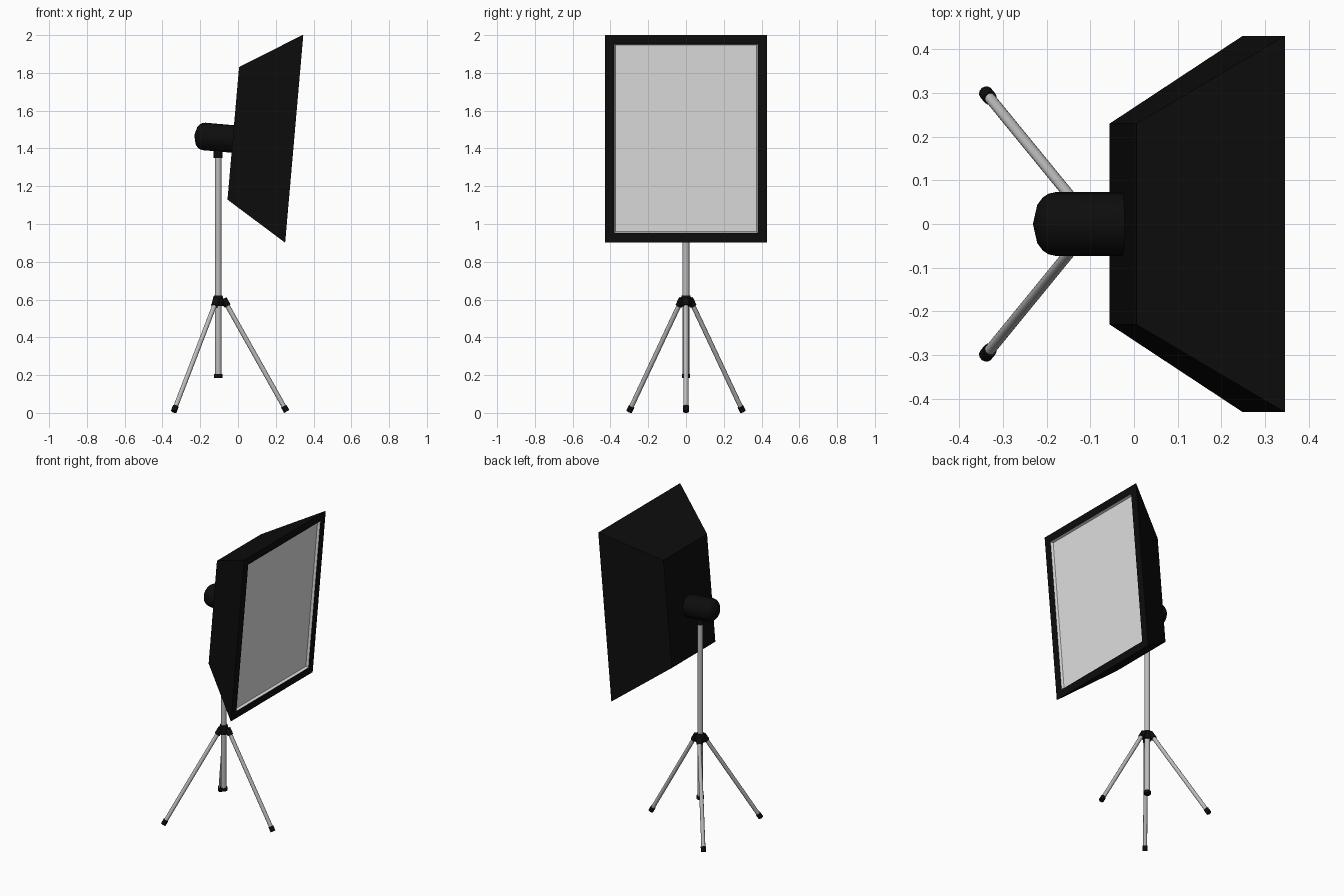
import bpy, bmesh, math
from mathutils import Vector, Matrix

if "Cube" in bpy.data.objects:
    bpy.data.objects.remove(bpy.data.objects["Cube"])


def mat(name, r, g, b):
    m = bpy.data.materials.new(name)
    m.diffuse_color = (r, g, b, 1)
    m.use_nodes = True
    m.node_tree.nodes["Principled BSDF"].inputs["Base Color"].default_value = m.diffuse_color
    return m


BLACK = mat("matte black", 0.004, 0.004, 0.004)
METAL = mat("brushed metal", 0.5, 0.5, 0.5)
WHITE = mat("white fabric", 0.75, 0.75, 0.75)
TILT = Matrix.Rotation(math.radians(5), 4, 'Y')
PX = -0.105  # pole axis


def finish(name, bm, mats, smooth=True):
    bmesh.ops.recalc_face_normals(bm, faces=bm.faces)
    me = bpy.data.meshes.new(name)
    bm.to_mesh(me)
    bm.free()
    for m in mats:
        me.materials.append(m)
    ob = bpy.data.objects.new(name, me)
    bpy.context.collection.objects.link(ob)
    if smooth:
        bpy.ops.object.select_all(action='DESELECT')
        ob.select_set(True)
        bpy.context.view_layer.objects.active = ob
        bpy.ops.object.shade_smooth_by_angle(angle=math.radians(35))
    return ob


def lathe(name, origin, axis, profile, material, n=20):
    """Turned solid: profile is a list of (distance along axis, radius)."""
    rot = Vector(axis).to_track_quat('Z', 'Y').to_matrix()
    bm = bmesh.new()
    rings = []
    for d, r in profile:
        rings.append([bm.verts.new(Vector(origin) + rot @ Vector(
            (r * math.cos(2 * math.pi * i / n), r * math.sin(2 * math.pi * i / n), d)))
            for i in range(n)])
    for a, b in zip(rings, rings[1:]):
        for i in range(n):
            j = (i + 1) % n
            bm.faces.new((a[i], a[j], b[j], b[i]))
    bm.faces.new(rings[0])
    bm.faces.new(rings[-1])
    return finish(name, bm, [material])


def rod(name, a, b, r, material, n=16, r2=None):
    d = Vector(b) - Vector(a)
    return lathe(name, a, d, [(0, r), (d.length, r2 or r)], material, n)


# softbox: tapered shell, black front border, recessed white diffuser
bm = bmesh.new()
place = Matrix.Translation((-0.025, 0, 1.48)) @ TILT
loops = [(0, 0.23, 0.352), (0.322, 0.43, 0.552), (0.324, 0.43, 0.552),
         (0.324, 0.38, 0.502), (0.308, 0.374, 0.496)]
rings = [[bm.verts.new(place @ Vector((x, sy * hy, sz * hz)))
          for sy, sz in ((-1, -1), (1, -1), (1, 1), (-1, 1))] for x, hy, hz in loops]
bm.faces.new(rings[0])
for k, (a, b) in enumerate(zip(rings, rings[1:])):
    for i in range(4):
        j = (i + 1) % 4
        f = bm.faces.new((a[i], a[j], b[j], b[i]))
        f.material_index = 1 if k == 3 else 0
bm.faces.new(rings[-1]).material_index = 1
finish("softbox", bm, [BLACK, WHITE], smooth=False)

# lamp head, tilted with the softbox
lathe("lamp_head", (PX, 0, 1.457), TILT @ Vector((1, 0, 0)),
      [(-0.126, 0.004), (-0.116, 0.045), (-0.105, 0.06), (-0.092, 0.069),
       (-0.075, 0.073), (0.086, 0.073)], BLACK, 24)

# centre pole with collar and bottom cap
rod("pole", (PX, 0, 0.2), (PX, 0, 1.37), 0.018, METAL)
rod("pole_collar", (PX, 0, 1.35), (PX, 0, 1.41), 0.024, BLACK)
rod("pole_cap", (PX, 0, 0.185), (PX, 0, 0.205), 0.022, BLACK)

# tripod hub
lathe("hub", (PX, 0, 0.565), (0, 0, 1),
      [(0, 0.028), (0.02, 0.033), (0.045, 0.026), (0.057, 0.022)], BLACK)

# three legs, each with a clamp and a rubber foot
legs = {"front": ((-0.068, 0, 0.588), (0.252, 0, 0.018)),
        "left": ((-0.117, 0.028, 0.588), (-0.336, 0.296, 0.018)),
        "right": ((-0.117, -0.028, 0.588), (-0.336, -0.296, 0.018))}
for side, (top, foot) in legs.items():
    top, foot = Vector(top), Vector(foot)
    d = (foot - top).normalized()
    rod(side + "_leg", top, foot, 0.0125, METAL, 12)
    rod(side + "_clamp", top - d * 0.018, top + d * 0.026, 0.018, BLACK, 12)
    rod(side + "_foot", foot - d * 0.02, foot + d * 0.012, 0.016, BLACK, 12)
